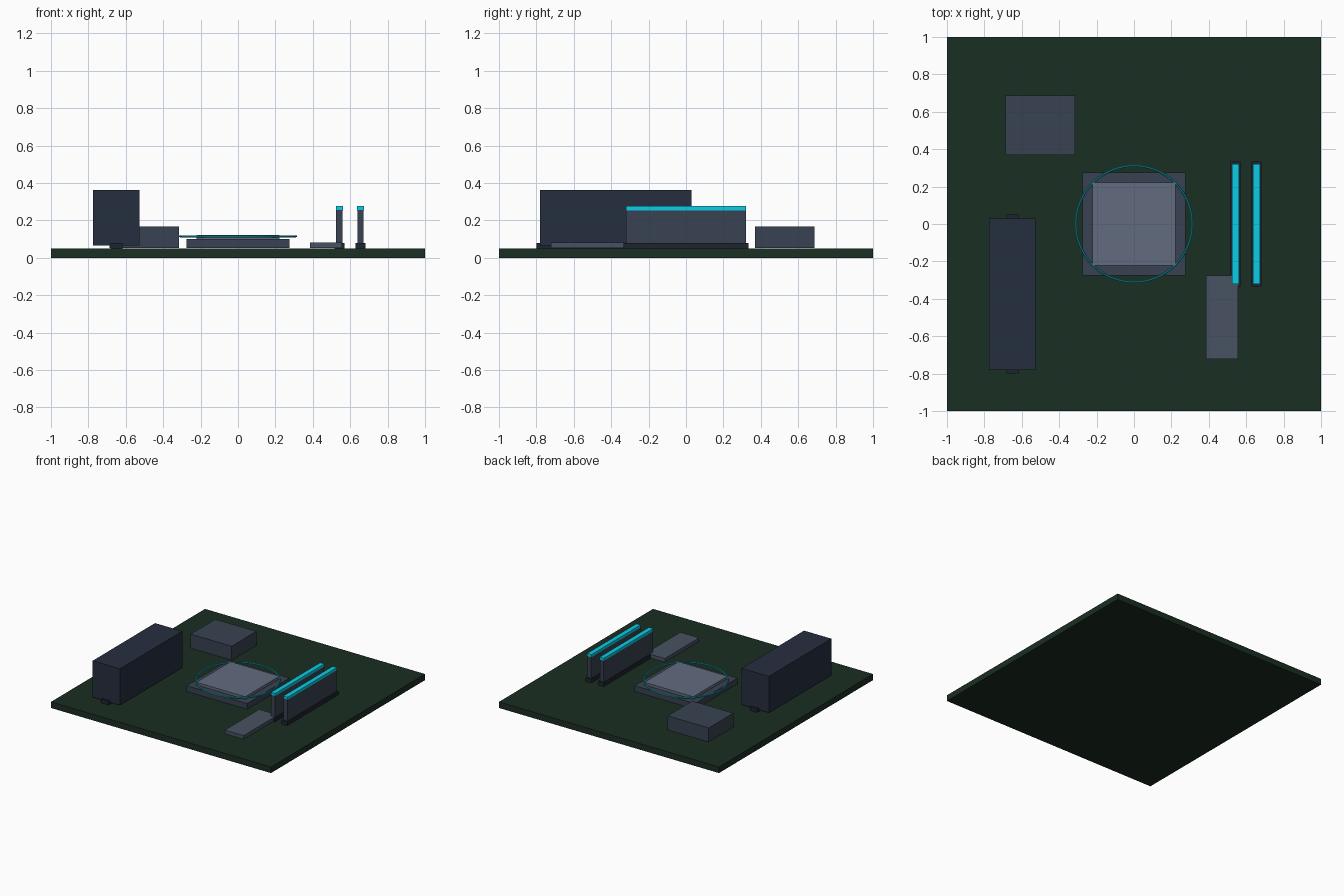
import bpy, math

if "Cube" in bpy.data.objects:
    bpy.data.objects.remove(bpy.data.objects["Cube"])


def material(name, r, g, b):
    lin = lambda c: ((c / 255 + 0.055) / 1.055) ** 2.4
    m = bpy.data.materials.new(name)
    m.diffuse_color = (lin(r), lin(g), lin(b), 1)
    m.use_nodes = True
    m.node_tree.nodes["Principled BSDF"].inputs["Base Color"].default_value = m.diffuse_color
    return m


GREEN = material("board_green", 26, 46, 34)
DARK = material("dark_plastic", 30, 36, 48)
SHROUD = material("card_navy", 38, 46, 62)
SLATE = material("slate", 56, 66, 82)
STEEL = material("steel", 72, 82, 98)
LID = material("lid_metal", 98, 108, 128)
CYAN = material("cyan_glow", 10, 205, 230)


def box(name, x, y, z, mat):
    """Box from (min, max) ranges on each axis."""
    bpy.ops.mesh.primitive_cube_add(
        size=1, location=[(a + b) / 2 for a, b in (x, y, z)])
    ob = bpy.context.object
    ob.name = name
    ob.scale = [b - a for a, b in (x, y, z)]
    bpy.ops.object.transform_apply(location=False, rotation=False, scale=True)
    ob.data.materials.append(mat)
    return ob


# Circuit board
box("board", (-1, 1), (-1, 1), (0, 0.05), GREEN)

# Processor: socket, lid and glowing ring
box("processor_socket", (-0.275, 0.275), (-0.275, 0.275), (0.053, 0.1), SLATE)
box("processor_lid", (-0.222, 0.222), (-0.222, 0.222), (0.1, 0.122), LID)
bpy.ops.mesh.primitive_torus_add(
    major_radius=0.311, minor_radius=0.005, major_segments=64,
    minor_segments=8, location=(0, 0, 0.115))
ring = bpy.context.object
ring.name = "processor_ring"
ring.data.materials.append(CYAN)
bpy.ops.object.shade_smooth_by_angle()

# Memory sticks with slots and light bars
for i, cx in enumerate((0.542, 0.655), 1):
    box(f"memory_slot_{i}", (cx - 0.027, cx + 0.027), (-0.333, 0.333), (0.05, 0.08), DARK)
    box(f"memory_stick_{i}", (cx - 0.017, cx + 0.017), (-0.32, 0.32), (0.06, 0.256), SLATE)
    box(f"memory_light_{i}", (cx - 0.019, cx + 0.019), (-0.32, 0.32), (0.254, 0.276), CYAN)

# Graphics card standing in its slot
box("card_slot", (-0.683, -0.617), (-0.8, 0.052), (0.05, 0.08), DARK)
box("graphics_card", (-0.775, -0.527), (-0.78, 0.03), (0.065, 0.364), SHROUD)

# Heat sink block and storage drive
box("heat_sink", (-0.688, -0.315), (0.368, 0.688), (0.053, 0.168), SLATE)
box("storage_drive", (0.386, 0.557), (-0.722, -0.276), (0.053, 0.083), STEEL)
